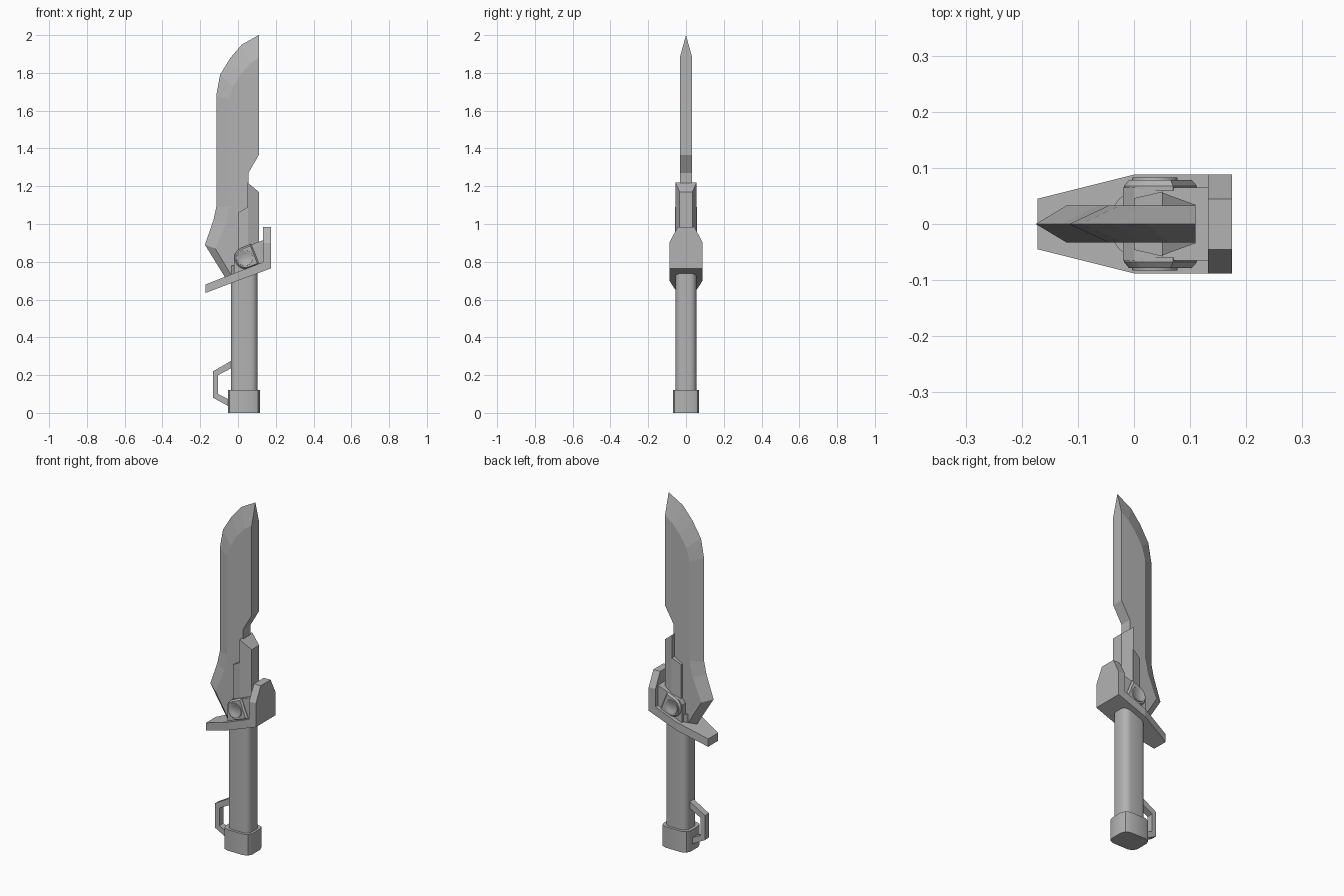
import bpy, bmesh, math
from mathutils import Vector

cube = bpy.data.objects.get("Cube")
if cube:
    bpy.data.objects.remove(cube)

steel = bpy.data.materials.new("grey steel")
steel.use_nodes = True
GREY = (0.45, 0.45, 0.45, 1)
steel.diffuse_color = GREY
steel.node_tree.nodes["Principled BSDF"].inputs["Base Color"].default_value = GREY


def finish(bm, name, smooth=False):
    bmesh.ops.recalc_face_normals(bm, faces=bm.faces)
    mesh = bpy.data.meshes.new(name)
    bm.to_mesh(mesh)
    bm.free()
    obj = bpy.data.objects.new(name, mesh)
    bpy.context.collection.objects.link(obj)
    mesh.materials.append(steel)
    if smooth:
        bpy.ops.object.select_all(action='DESELECT')
        bpy.context.view_layer.objects.active = obj
        obj.select_set(True)
        bpy.ops.object.shade_smooth_by_angle(angle=math.radians(35))
    return obj


def loft(name, rings, smooth=False):
    """Skin a row of equal-length point loops and cap both ends."""
    bm = bmesh.new()
    loops = [[bm.verts.new(p) for p in ring] for ring in rings]
    for a, b in zip(loops, loops[1:]):
        for i in range(len(a)):
            j = (i + 1) % len(a)
            bm.faces.new((a[i], a[j], b[j], b[i]))
    bm.faces.new(loops[0])
    bm.faces.new(loops[-1])
    return finish(bm, name, smooth)


def plate(name, outline, y0, y1, smooth=False):
    return loft(name, [[(x, y, z) for x, z in outline] for y in (y0, y1)], smooth)


def rounded(cx, hx, hy, r, z, steps=4):
    """Rounded rectangle loop around (cx, 0) at height z."""
    pts = []
    for k, (sx, sy) in enumerate(((1, 1), (-1, 1), (-1, -1), (1, -1))):
        for i in range(steps + 1):
            a = math.pi / 2 * (k + i / steps)
            pts.append((cx + sx * (hx - r) + r * math.cos(a),
                        sy * (hy - r) + r * math.sin(a), z))
    return pts


# Blade: cutting edge on the centre plane, ridges and spine at full thickness
T = 0.033
edge = [(0.11, 2.0), (0.02, 1.95), (-0.04, 1.88), (-0.095, 1.79), (-0.115, 1.68),
        (-0.115, 1.09), (-0.13, 1.02), (-0.175, 0.89), (-0.07, 0.72)]
ridge = [(0.11, 1.88), (0.065, 1.85), (0.02, 1.80), (-0.025, 1.73), (-0.045, 1.66),
         (-0.045, 1.09), (-0.065, 1.0), (-0.12, 0.87), (-0.03, 0.72)]
spine = [(0.055, 0.72), (0.055, 1.27), (0.11, 1.365)]
bm = bmesh.new()
mid = [bm.verts.new((x, 0, z)) for x, z in edge]
sides = [[bm.verts.new((x, s * T, z)) for x, z in ridge + spine] for s in (-1, 1)]
n = len(edge)
for side in sides:
    bm.faces.new(side)
    for i in range(n - 1):
        bm.faces.new((mid[i], mid[i + 1], side[i + 1], side[i]))
front, back = sides
for i in range(n - 1, len(front)):
    j = (i + 1) % len(front)
    bm.faces.new((front[i], front[j], back[j], back[i]))
bm.faces.new((mid[0], front[0], back[0]))
bm.faces.new((mid[-1], front[n - 1], back[n - 1]))
finish(bm, "blade")

# Grip and pommel
loft("grip", [rounded(0.033, 0.07, 0.055, 0.035, z) for z in (0.1, 0.78)], True)
loft("pommel", [rounded(0.031, 0.085, 0.07, 0.035, z, 2) for z in (0, 0.12)], True)

# Side loop near the pommel
plate("lanyard_loop", [(-0.02, 0.285), (-0.132, 0.22), (-0.132, 0.08), (-0.04, 0.03),
                       (-0.04, 0.067), (-0.105, 0.1), (-0.105, 0.2), (-0.02, 0.245)],
      -0.018, 0.018)

# Slanted guard, narrowing towards the cutting edge
loft("guard", [[(x, -w, lo), (x, w, lo), (x, w, hi), (x, -w, hi)]
               for x, w, lo, hi in ((-0.172, 0.045, 0.635, 0.68),
                                    (0.0, 0.088, 0.70, 0.747),
                                    (0.175, 0.088, 0.765, 0.815))])

# Upright thumb guard with clipped top corners
shield = [(-0.088, 0.765), (0.088, 0.765), (0.088, 0.9), (0.045, 0.985),
          (-0.045, 0.985), (-0.088, 0.9)]
loft("thumb_guard", [[(x, y, max(z, 0.75 + (x - 0.13) * 0.36)) for y, z in shield]
                     for x in (0.132, 0.175)])

# Spine support and its shorter cheeks
loft("spine_support", [[(0.05, -0.056, z0), (0.05, 0.056, z0), (0.11, 0.034, z1), (0.11, -0.034, z1)]
                       for z0, z1 in ((0.77, 0.77), (1.22, 1.17))])
loft("support_cheeks", [[(0.0, -0.046, z0), (0.0, 0.046, z0), (0.052, 0.058, z1), (0.052, -0.058, z1)]
                        for z0, z1 in ((0.74, 0.76), (1.06, 1.09))])

# Clamp block between guard and blade
plate("clamp", [(-0.02, 0.73), (0.135, 0.79), (0.135, 0.915), (0.0, 0.865), (-0.02, 0.84)],
      -0.065, 0.065)

# Pivot bosses: rounded on one side, square on the other, with a dished centre
PX, PZ = 0.04, 0.82


def boss_loop(r, y):
    tilt = math.radians(22)
    pts = [(r * math.cos(a), r * math.sin(a))
           for a in (math.pi * (0.5 + i / 12) for i in range(13))]
    pts += [(r * 0.95, -r), (r * 0.95, r)]
    return [(PX + u * math.cos(tilt) - v * math.sin(tilt), y,
             PZ + u * math.sin(tilt) + v * math.cos(tilt)) for u, v in pts]


def disc_loop(r, y):
    return [(PX - 0.003 + r * math.cos(a), y, PZ + r * math.sin(a))
            for a in (math.tau * i / 24 for i in range(24))]


for s, label in ((-1, "front"), (1, "back")):
    loft(label + "_boss", [boss_loop(0.058, s * 0.06), boss_loop(0.058, s * 0.068),
                           boss_loop(0.05, s * 0.078)])
    loft(label + "_pivot", [disc_loop(0.042, s * 0.07), disc_loop(0.04, s * 0.083),
                            disc_loop(0.034, s * 0.083), disc_loop(0.028, s * 0.079)], True)
